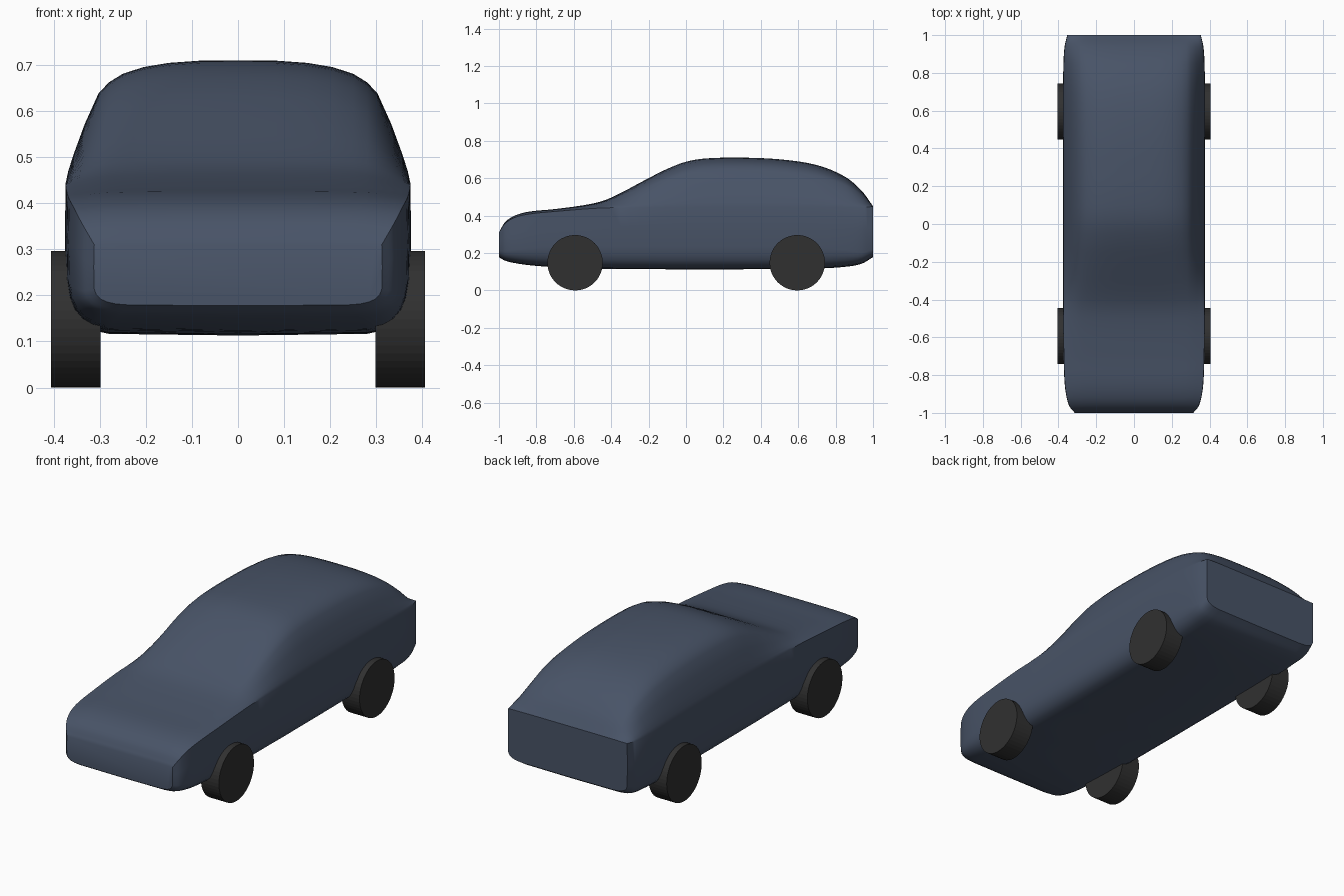
import bpy, bmesh, math

if "Cube" in bpy.data.objects:
    bpy.data.objects.remove(bpy.data.objects["Cube"])

def material(name, rgb):
    m = bpy.data.materials.new(name)
    m.diffuse_color = (*rgb, 1)
    m.use_nodes = True
    m.node_tree.nodes["Principled BSDF"].inputs["Base Color"].default_value = m.diffuse_color
    return m

paint = material("slate blue paint", (0.065, 0.087, 0.135))
rubber = material("black rubber", (0.03, 0.03, 0.03))

# Body stations along the car: y, roof z, belt z, bottom z, half width, lower rounding
STATIONS = [
    (-1.00, .310, .310, .178, .312, .035),
    (-.97, .362, .355, .160, .338, .05),
    (-.92, .398, .388, .147, .355, .07),
    (-.84, .421, .408, .135, .366, .09),
    (-.70, .435, .422, .124, .371, .11),
    (-.50, .464, .438, .117, .374, .12),
    (-.40, .496, .442, .115, .374, .12),
    (-.20, .600, .444, .114, .374, .12),
    (-.10, .650, .444, .113, .374, .12),
    (.00, .688, .444, .113, .374, .12),
    (.10, .705, .444, .113, .374, .12),
    (.28, .710, .444, .113, .374, .12),
    (.50, .701, .444, .114, .374, .12),
    (.70, .670, .444, .117, .374, .11),
    (.85, .608, .444, .126, .372, .09),
    (.94, .532, .445, .143, .366, .06),
    (1.00, .450, .448, .178, .352, .04),
]
# Half cross-section: upper part (fraction of width, fraction from belt to roof)
UPPER = [(0, 1), (.22, .998), (.4, .98), (.55, .945), (.67, .89), (.75, .82), (.81, .73),
         (.89, .48), (.95, .25), (.985, .1), (1, 0)]
# Lower part (fraction of width, fraction of the lower rounding)
LOWER = [(1, 1), (.985, .66), (.955, .4), (.91, .22), (.85, .1), (.75, .03), (0, 0)]

def station(i, t):
    """Smooth interpolation between station i and i + 1."""
    a, b = STATIONS[i], STATIONS[i + 1]
    p, n = STATIONS[max(i - 1, 0)], STATIONS[min(i + 2, len(STATIONS) - 1)]
    d = b[0] - a[0]
    out = [a[0] + d * t]
    for k in range(1, 6):
        m0 = (b[k] - p[k]) / (b[0] - p[0]) * d
        m1 = (n[k] - a[k]) / (n[0] - a[0]) * d
        out.append((2*t**3 - 3*t*t + 1) * a[k] + (t**3 - 2*t*t + t) * m0
                   + (3*t*t - 2*t**3) * b[k] + (t**3 - t*t) * m1)
    return out

def ring(bm, s):
    y, top, belt, bottom, w, r = s
    half = [(w * u, belt + max(top - belt, 0) * v) for u, v in UPPER]
    low = bottom + r
    half.append((w * 1.004, belt + (low - belt) * .5))
    half += [(w * u, bottom + r * v) for u, v in LOWER]
    loop = half + [(-x, z) for x, z in reversed(half[1:-1])]
    return [bm.verts.new((x, y, z)) for x, z in loop]

# Body shell
bm = bmesh.new()
rings = [ring(bm, station(i, j / 4)) for i in range(len(STATIONS) - 1) for j in range(4)]
rings.append(ring(bm, STATIONS[-1]))
n = len(rings[0])
for a, b in zip(rings, rings[1:]):
    for k in range(n):
        bm.faces.new((a[k], a[(k + 1) % n], b[(k + 1) % n], b[k]))
bm.faces.new(rings[0])
bm.faces.new(rings[-1])
bmesh.ops.recalc_face_normals(bm, faces=bm.faces)
mesh = bpy.data.meshes.new("car_body")
bm.to_mesh(mesh)
bm.free()
mesh.materials.append(paint)
body = bpy.data.objects.new("car_body", mesh)
bpy.context.collection.objects.link(body)
bpy.context.view_layer.objects.active = body
body.select_set(True)
bpy.ops.object.shade_smooth_by_angle(angle=math.radians(35))

# Wheels
for side, x in (("left", -.3525), ("right", .3525)):
    for end, y in (("front", -.593), ("rear", .595)):
        bpy.ops.mesh.primitive_cylinder_add(vertices=48, radius=.148, depth=.107,
                                            location=(x, y, .148),
                                            rotation=(0, math.pi / 2, 0))
        wheel = bpy.context.object
        wheel.name = f"{end}_{side}_wheel"
        wheel.data.materials.append(rubber)
